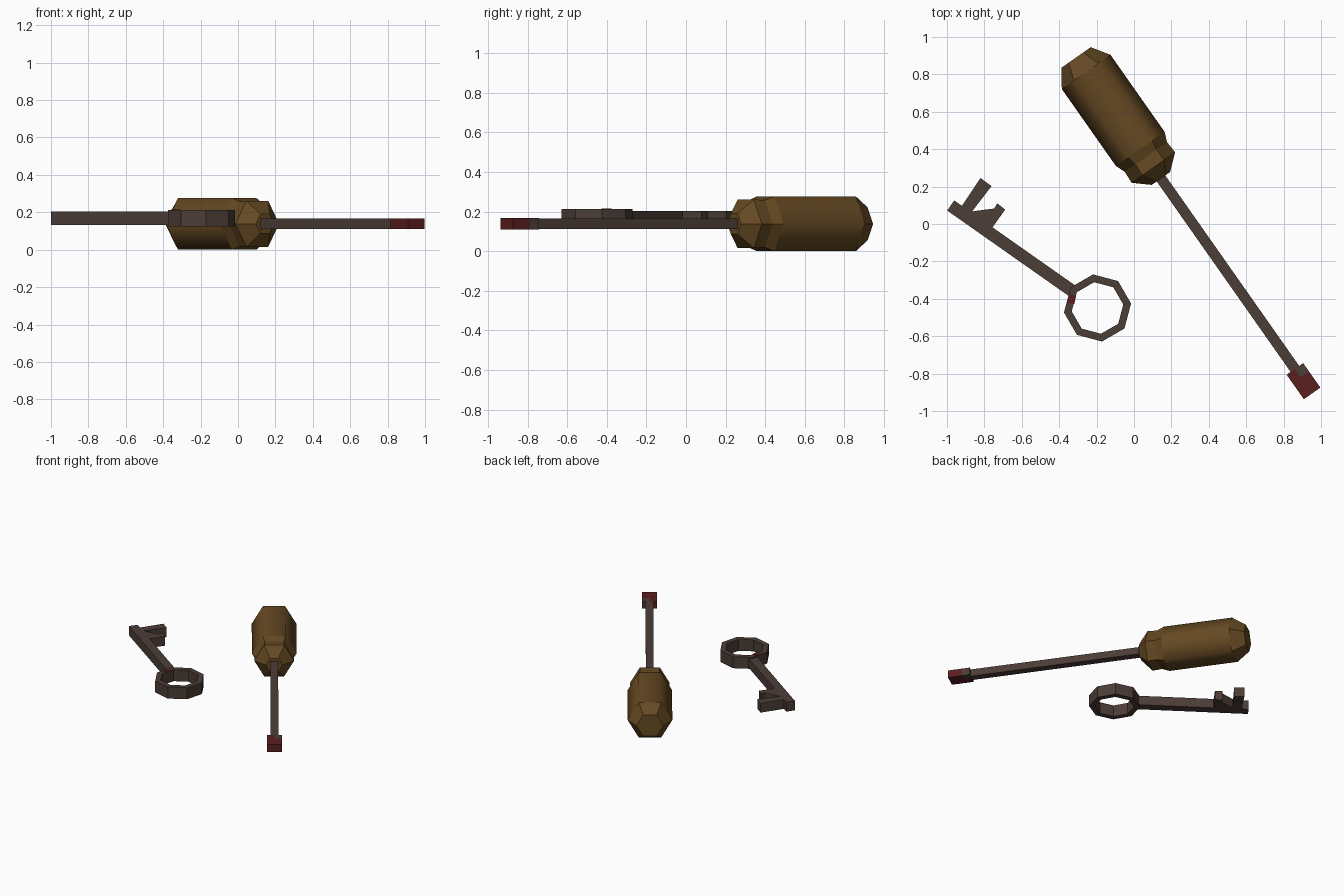
import bpy, bmesh, math
from mathutils import Matrix, Vector

if "Cube" in bpy.data.objects:
    bpy.data.objects.remove(bpy.data.objects["Cube"])


def material(name, rgb):
    m = bpy.data.materials.new(name)
    m.diffuse_color = (*rgb, 1)
    m.use_nodes = True
    m.node_tree.nodes["Principled BSDF"].inputs["Base Color"].default_value = m.diffuse_color
    return m


WOOD = material("brown_handle", (0.13, 0.066, 0.016))
METAL = material("dark_metal", (0.072, 0.047, 0.039))
RED = material("dark_red", (0.105, 0.013, 0.014))


def frame(x, y, z, dx, dy):
    """Local frame with X pointing along (dx, dy) in plan."""
    return Matrix.Translation((x, y, z)) @ Matrix.Rotation(math.atan2(dy, dx), 4, 'Z')


def finish(name, bm, mat, mtx):
    bmesh.ops.recalc_face_normals(bm, faces=bm.faces)
    me = bpy.data.meshes.new(name)
    bm.to_mesh(me)
    bm.free()
    me.materials.append(mat)
    ob = bpy.data.objects.new(name, me)
    ob.matrix_world = mtx
    bpy.context.collection.objects.link(ob)
    return ob


def prism(name, pts, z0, z1, mat, mtx):
    """Extrude a plan outline from z0 to z1."""
    bm = bmesh.new()
    f = bm.faces.new([bm.verts.new((x, y, z0)) for x, y in pts])
    ext = bmesh.ops.extrude_face_region(bm, geom=[f])
    for v in ext["geom"]:
        if isinstance(v, bmesh.types.BMVert):
            v.co.z = z1
    return finish(name, bm, mat, mtx)


def box(name, x0, x1, y0, y1, z0, z1, mat, mtx):
    return prism(name, [(x0, y0), (x1, y0), (x1, y1), (x0, y1)], z0, z1, mat, mtx)


# Screwdriver: local X runs from the butt of the handle to the blade tip
tool = frame(-0.31, 0.89, 0.1385, 0.575, -0.818)

# Six-sided handle lofted from (distance, radius) stations
stations = [(0, 0.096), (0.094, 0.159), (0.597, 0.159), (0.65, 0.138),
            (0.719, 0.142), (0.79, 0.06)]
bm = bmesh.new()
rings = [[bm.verts.new((s, r * math.cos(k * math.pi / 3), r * math.sin(k * math.pi / 3)))
          for k in range(6)] for s, r in stations]
for i, (a, b) in enumerate(zip(rings, rings[1:])):
    for k in range(6):
        j = (k + 1) % 6
        f = bm.faces.new((a[k], a[j], b[j], b[k]))
        f.smooth = i == 1          # only the long grip is smooth
bm.faces.new(rings[0])
bm.faces.new(rings[-1])
for e in bm.edges:
    if not all(f.smooth for f in e.link_faces):
        e.smooth = False
finish("handle", bm, WOOD, tool)

# Square shaft and blade block with one bare metal corner
h = 0.0275
box("shaft", 0.75, 2.05, -0.028, 0.028, -h, h, METAL, tool)
box("blade_tip", 2.09, 2.195, -0.054, 0.054, -h - 0.001, h + 0.001, RED, tool)
box("blade_side", 2.035, 2.09, -0.054, 0.0, -h - 0.001, h + 0.001, RED, tool)
box("blade_bare_corner", 2.035, 2.09, 0.0, 0.054, -h - 0.001, h + 0.001, METAL, tool)

# Key: local X runs from the bit end to the ring
key = frame(-0.98, 0.099, 0, 0.818, -0.575)
prism("key_stem", [(0, -0.033), (0.80, -0.033), (0.80, 0.033), (0.25, 0.033),
                   (0.251, 0.15), (0.197, 0.152), (0.2, 0.121), (0.112, 0.04),
                   (0.119, 0.21), (0.046, 0.212), (0.05, 0.033), (0, 0.033)],
      0.131, 0.204, METAL, key)

# Octagonal key ring
bow = Matrix.Translation((-0.195, -0.449, 0)) @ Matrix.Rotation(math.radians(97.6), 4, 'Z')
bm = bmesh.new()
loops = []
for r, z in [(0.181, 0.123), (0.181, 0.213), (0.139, 0.213), (0.139, 0.123)]:
    loops.append([bm.verts.new((r * math.cos(k * math.pi / 4), r * math.sin(k * math.pi / 4), z))
                  for k in range(8)])
for i in range(4):
    a, b = loops[i], loops[(i + 1) % 4]
    for k in range(8):
        j = (k + 1) % 8
        bm.faces.new((a[k], a[j], b[j], b[k]))
finish("key_ring", bm, METAL, bow)

# Small red mark on the ring beside the stem
mark = frame(-0.334, -0.402, 0, -0.22, -0.975)
box("ring_mark", -0.022, 0.022, -0.02, 0.02, 0.21, 0.216, RED, mark)
